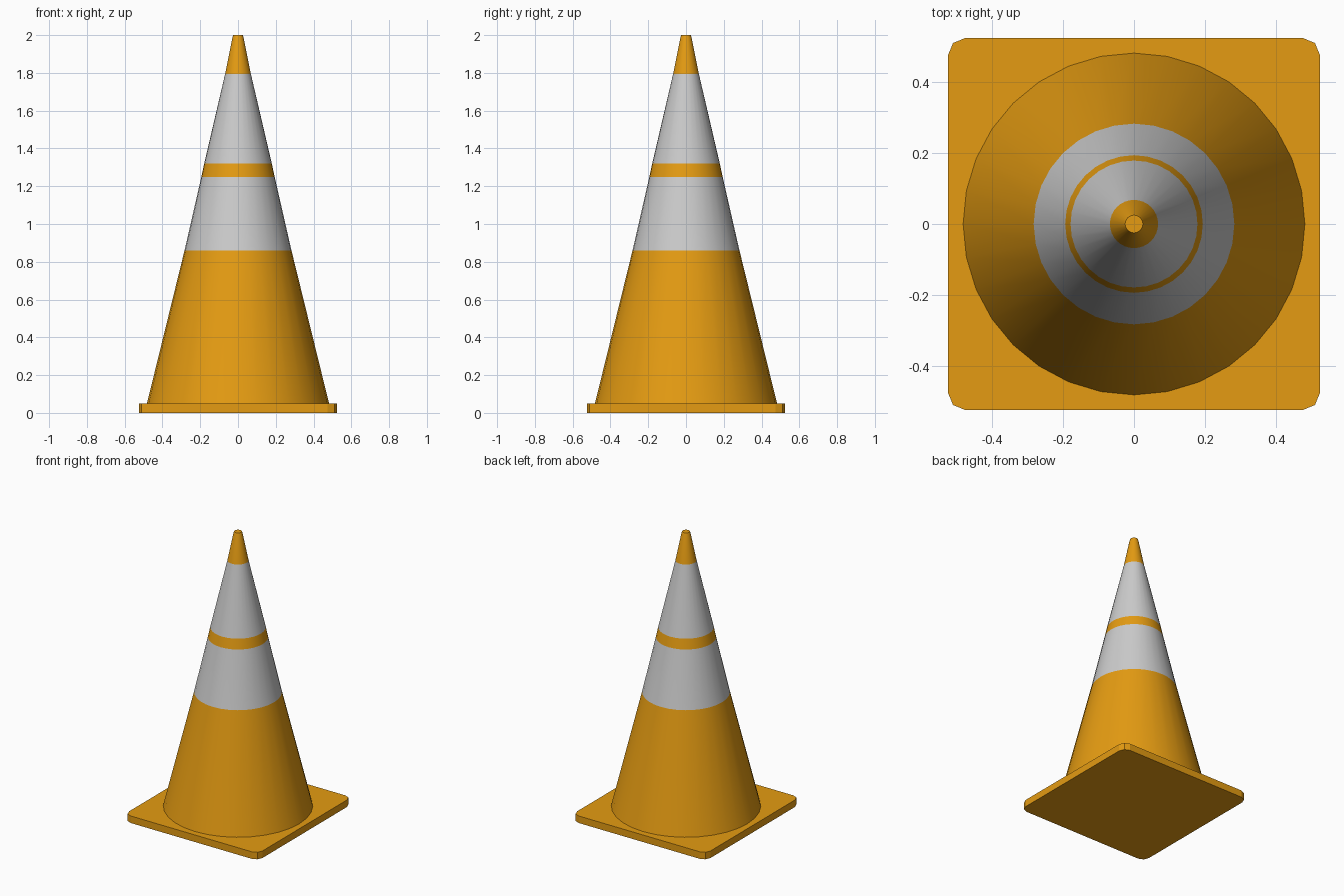
import bpy, bmesh, math

if "Cube" in bpy.data.objects:
    bpy.data.objects.remove(bpy.data.objects["Cube"])

SIDES = 32


def material(name, rgb):
    m = bpy.data.materials.new(name)
    m.diffuse_color = (*rgb, 1)
    m.use_nodes = True
    m.node_tree.nodes["Principled BSDF"].inputs["Base Color"].default_value = m.diffuse_color
    return m


orange = material("orange", (0.78, 0.33, 0.006))
white = material("white", (0.8, 0.8, 0.8))


def add_object(name, bm, mats):
    bmesh.ops.recalc_face_normals(bm, faces=bm.faces)
    me = bpy.data.meshes.new(name)
    bm.to_mesh(me)
    bm.free()
    for m in mats:
        me.materials.append(m)
    ob = bpy.data.objects.new(name, me)
    bpy.context.collection.objects.link(ob)
    return ob


# Square base plate with rounded upright corners
bm = bmesh.new()
bmesh.ops.create_cube(bm, size=1)
for v in bm.verts:
    v.co = (v.co.x * 1.05, v.co.y * 1.05, (v.co.z + 0.5) * 0.05)
uprights = [e for e in bm.edges if abs(e.verts[0].co.z - e.verts[1].co.z) > 0.01]
bmesh.ops.bevel(bm, geom=uprights, offset=0.05, segments=2, profile=0.5, affect='EDGES')
add_object("base_plate", bm, [orange])

# Cone body: (radius, height, material index of the band above)
profile = [(0.482, 0.05, 0), (0.283, 0.86, 1), (0.194, 1.25, 0),
           (0.179, 1.32, 1), (0.068, 1.795, 0), (0.03, 1.985, 0), (0.025, 2.0, 0)]
bm = bmesh.new()
rings = [[bm.verts.new((r * math.cos(2 * math.pi * i / SIDES),
                        r * math.sin(2 * math.pi * i / SIDES), z))
          for i in range(SIDES)] for r, z, _ in profile]
for k in range(len(rings) - 1):
    for i in range(SIDES):
        j = (i + 1) % SIDES
        f = bm.faces.new((rings[k][i], rings[k][j], rings[k + 1][j], rings[k + 1][i]))
        f.material_index = profile[k][2]
bm.faces.new(rings[-1])
cone = add_object("cone_body", bm, [orange, white])

# Smooth the cone wall, keep the rim sharp
bpy.ops.object.select_all(action='DESELECT')
cone.select_set(True)
bpy.context.view_layer.objects.active = cone
bpy.ops.object.shade_smooth_by_angle(angle=math.radians(40))
